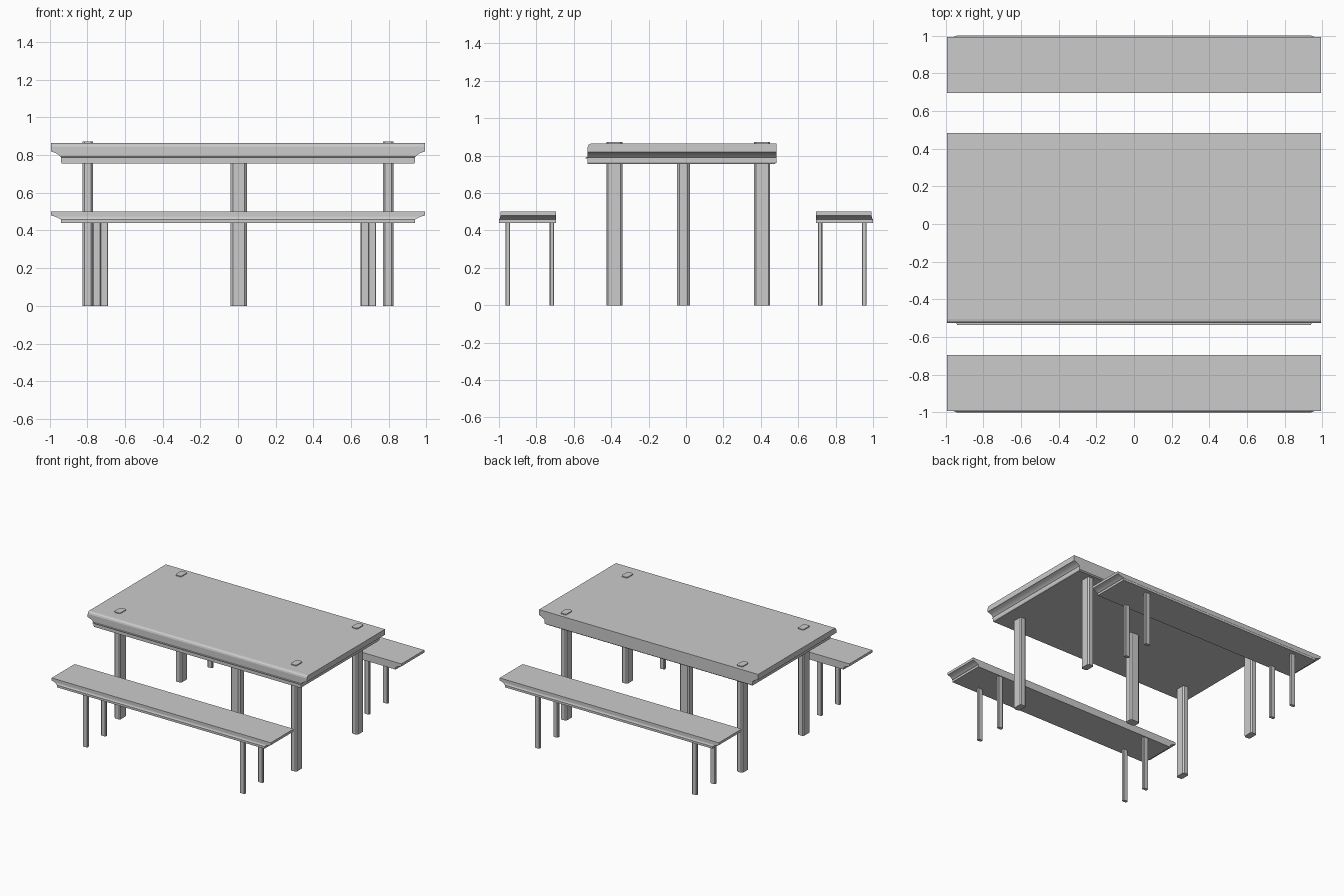
import bpy, bmesh, math

if "Cube" in bpy.data.objects:
    bpy.data.objects.remove(bpy.data.objects["Cube"])


def new_object(name, bm):
    bmesh.ops.recalc_face_normals(bm, faces=bm.faces)
    mesh = bpy.data.meshes.new(name)
    bm.to_mesh(mesh)
    bm.free()
    ob = bpy.data.objects.new(name, mesh)
    bpy.context.collection.objects.link(ob)
    return ob


def moulded_slab(name, levels):
    """Stack rectangular rings (z, half_x, y_min, y_max) into a closed slab."""
    bm = bmesh.new()
    rings = [[bm.verts.new((x, y, z)) for x, y in
              ((-hx, y0), (hx, y0), (hx, y1), (-hx, y1))]
             for z, hx, y0, y1 in levels]
    for a, b in zip(rings, rings[1:]):
        for i in range(4):
            j = (i + 1) % 4
            bm.faces.new((a[i], a[j], b[j], b[i]))
    bm.faces.new(rings[0])
    bm.faces.new(rings[-1])
    return new_object(name, bm)


def leg(name, x, y, sx, sy, height, chamfer):
    """Square post with chamfered upright edges."""
    bm = bmesh.new()
    bmesh.ops.create_cube(bm, size=1)
    for v in bm.verts:
        v.co = (x + v.co.x * sx, y + v.co.y * sy, (v.co.z + 0.5) * height)
    upright = [e for e in bm.edges
               if abs(e.verts[0].co.z - e.verts[1].co.z) > 0.1]
    bmesh.ops.bevel(bm, geom=upright, offset=chamfer, segments=1, affect='EDGES')
    return new_object(name, bm)


# Table top: coved ends, rounded front edge, thin bead along the front
F, B = -0.526, 0.484
moulded_slab("table_top", [
    (0.755, 0.935, F, B - 0.010), (0.763, 0.940, F, B),
    (0.784, 0.940, F, B), (0.785, 0.940, -0.536, B),
    (0.791, 0.940, -0.536, B), (0.792, 0.942, F, B),
    (0.800, 0.950, F, B), (0.808, 0.962, F, B),
    (0.815, 0.977, F, B), (0.820, 0.992, F, B),
    (0.845, 0.992, F, B), (0.857, 0.992, F + 0.004, B),
    (0.863, 0.992, F + 0.012, B), (0.865, 0.992, F + 0.022, B)])

# Table legs: corner posts show through the top, centre post stops below it
for sx, side in ((-1, "left"), (1, "right")):
    for y, end in ((-0.383, "front"), (0.407, "back")):
        leg(f"table_leg_{end}_{side}", 0.798 * sx, y, 0.054, 0.086, 0.872, 0.010)
leg("table_leg_centre", 0.004, -0.013, 0.086, 0.068, 0.77, 0.012)

# Benches: the back one is the front one turned around and shifted sideways
for s, end, shift in ((1, "front", 0.0), (-1, "back", -0.04)):
    profile = [(0.440, 0.940, -1.0), (0.458, 0.940, -1.0), (0.462, 0.948, -0.997),
               (0.468, 0.957, -0.994), (0.474, 0.972, -0.993), (0.480, 0.992, -0.993),
               (0.500, 0.992, -0.993)]
    moulded_slab(f"bench_seat_{end}",
                 [(z, hx, s * y, s * -0.696) for z, hx, y in profile])
    for x in (-0.71, 0.712):
        for y in (-0.953, -0.717):
            leg(f"bench_leg_{end}", x + shift, s * y, 0.042, 0.025, 0.445, 0.004)
